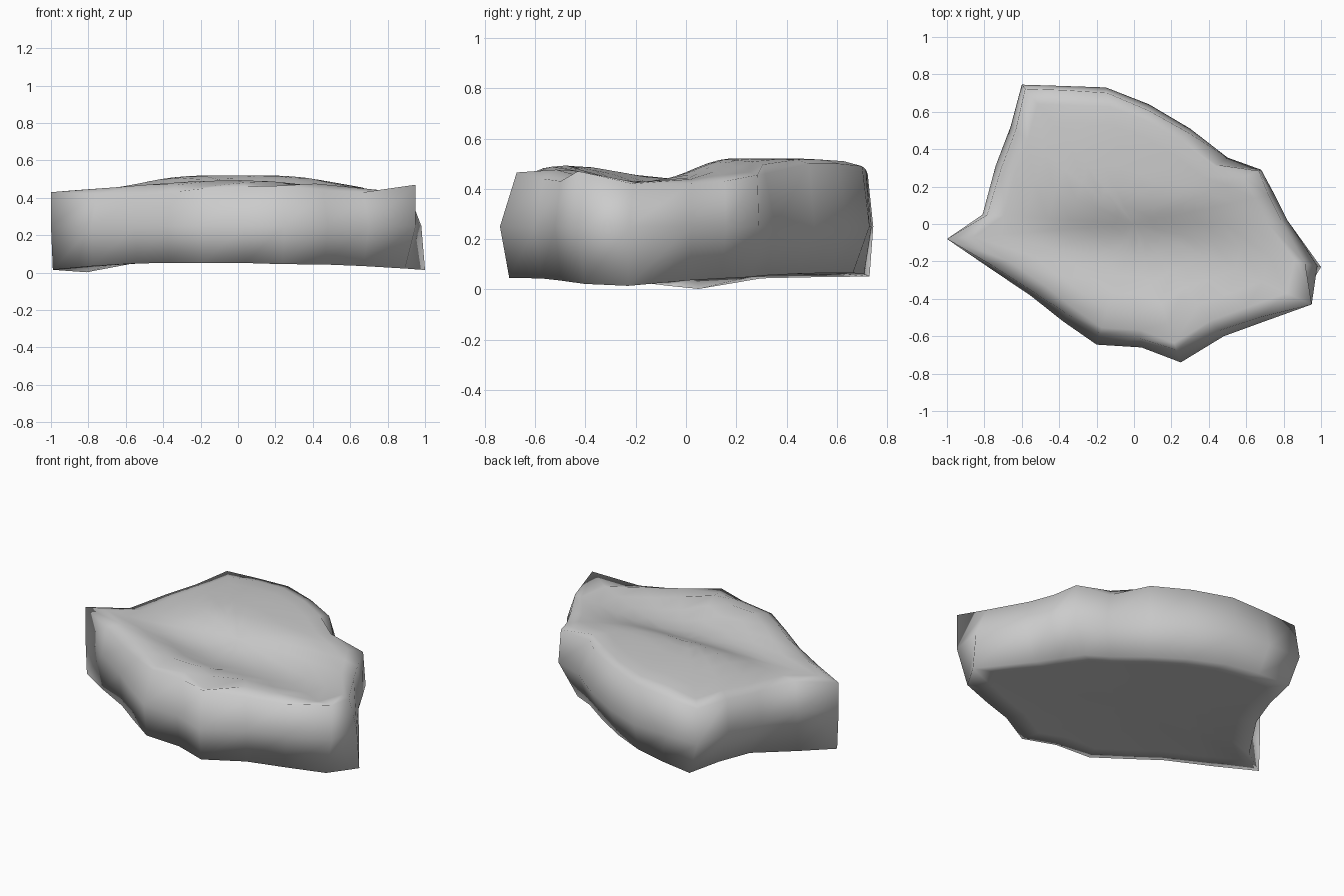
import bpy, bmesh, math

if "Cube" in bpy.data.objects:
    bpy.data.objects.remove(bpy.data.objects["Cube"])

# Outline columns, counter-clockwise from the left tip: x, y, rim height, rim inset, base inset
OUTLINE = [
    (-1.0, -.08, .43, 1, .99), (-.78, -.23, .42, .97, 1), (-.55, -.385, .41, .96, .98),
    (-.38, -.52, .43, .93, .97), (-.2, -.645, .45, .91, .97), (.04, -.66, .46, .93, .97),
    (.25, -.74, .465, .91, .95), (.48, -.6, .44, .95, .96), (.7, -.52, .43, .96, .96),
    (.95, -.43, .47, 1.0, .94), (1.0, -.23, .42, .915, 1), (.82, .02, .42, .96, .92),
    (.75, .16, .43, .96, .88), (.68, .29, .455, .98, .85), (.5, .355, .46, .89, .89),
    (.3, .51, .5, .96, .88), (.08, .64, .5, .95, .89), (-.15, .73, .49, .96, .91),
    (-.38, .738, .475, .97, .96), (-.6, .745, .46, .97, .98), (-.66, .52, .45, .96, .97),
    (-.74, .31, .44, .96, .97), (-.81, .05, .43, .97, 1)]


def top_height(x, y):
    # raised back shelf, shallow trough, rolled front ridge
    t = min(1, max(0, (y + .15) / .33))
    t = t * t * (3 - 2 * t)
    shelf = .075 * math.exp(-(x / .55) ** 4) * t * (1 - .9 * max(0, y - .48))
    ridge_y = -.5 + .4 * max(0, -x)
    ridge = .07 * math.exp(-((y - ridge_y) / .15) ** 2) * math.exp(-(x / .75) ** 2)
    return .425 + .02 * t + shelf + ridge


def bottom_height(x, y):
    z = .066 - .052 * x * x - .05 * max(0, -.35 - y)
    return max(0, z - (.03 if x < -.75 and y > 0 else 0))


bm = bmesh.new()
rings = []


def add_ring(fn):
    rings.append([bm.verts.new(fn(*p)) for p in OUTLINE])


# underside, narrower at the back left corner
def base(s):
    def point(x, y, z, t, b):
        px = x * b * s * (.91 if x < -.3 and y > .25 else 1)
        return px, y * b * s, bottom_height(px, y * b * s)
    return point


for s in (.45, .85, 1):
    add_ring(base(s))


# bulging side wall
def wall(x, y, z, t, b):
    m = .98 if x >= 1 else 1
    return x * m, y * m, .25


add_ring(wall)
add_ring(lambda x, y, z, t, b: (x * t, y * t, z))

# top surface
for s in (.86, .72, .57, .42, .26, .12):
    add_ring(lambda x, y, z, t, b, s=s: (x * s, y * s, top_height(x * s, y * s)))

n = len(OUTLINE)
for a, b in zip(rings, rings[1:]):
    for i in range(n):
        j = (i + 1) % n
        bm.faces.new((a[i], a[j], b[j], b[i]))

# centre fans
for ring, z in ((rings[0], .066), (rings[-1], top_height(0, 0))):
    c = bm.verts.new((0, 0, z))
    for i in range(n):
        bm.faces.new((ring[i], ring[(i + 1) % n], c))

bmesh.ops.recalc_face_normals(bm, faces=bm.faces)
for f in bm.faces:
    f.smooth = True
mesh = bpy.data.meshes.new("rock_slab")
bm.to_mesh(mesh)
bm.free()
bpy.context.collection.objects.link(bpy.data.objects.new("rock_slab", mesh))
